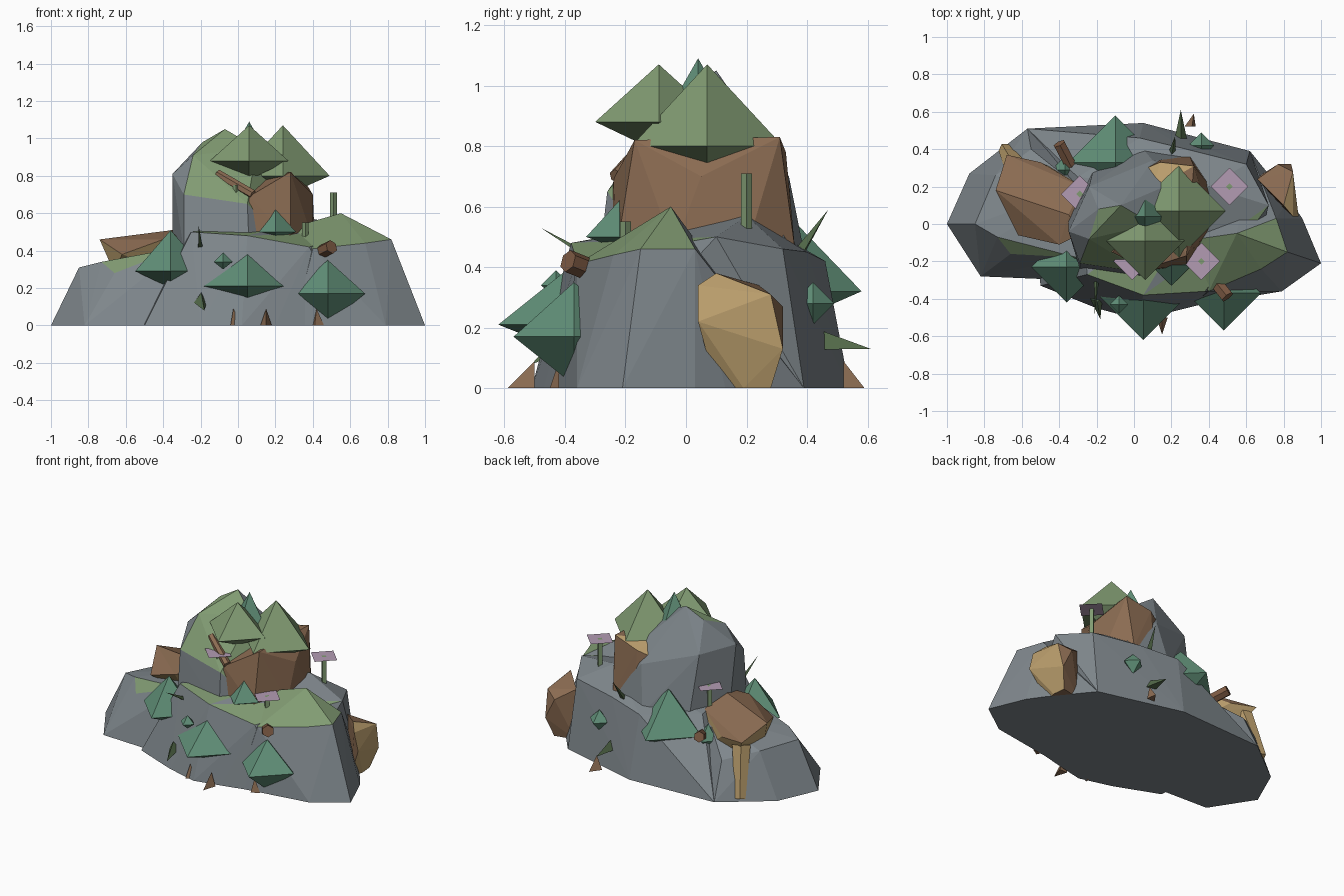
import bpy
import bmesh
from mathutils import Vector

old = bpy.data.objects.get("Cube")
if old:
    bpy.data.objects.remove(old, do_unlink=True)


def material(name, *rgb):
    mat = bpy.data.materials.new(name)
    mat.use_nodes = True
    colour = (*rgb, 1)
    mat.diffuse_color = colour
    mat.node_tree.nodes["Principled BSDF"].inputs["Base Color"].default_value = colour
    return mat


grey = material("stone grey", .21, .24, .26)
moss = material("moss green", .22, .33, .17)
teal = material("leaf teal", .12, .28, .19)
brown = material("earth brown", .26, .15, .085)
tan = material("sand tan", .52, .36, .16)
fern = material("fern green", .09, .15, .07)
pink = material("petal pink", .45, .33, .45)
wood = material("bark brown", .2, .1, .055)


def finish(name, bm, mats, rule=None):
    """Turn a bmesh into an object; rule(face) picks the second material."""
    bmesh.ops.recalc_face_normals(bm, faces=bm.faces)
    if rule:
        for face in bm.faces:
            face.material_index = int(rule(face))
    mesh = bpy.data.meshes.new(name)
    bm.to_mesh(mesh)
    bm.free()
    for mat in mats:
        mesh.materials.append(mat)
    obj = bpy.data.objects.new(name, mesh)
    bpy.context.collection.objects.link(obj)
    return obj


def hull(name, points, mats, rule=None):
    """Faceted rock: the convex hull of a few corner points."""
    bm = bmesh.new()
    verts = [bm.verts.new(p) for p in points]
    result = bmesh.ops.convex_hull(bm, input=verts)
    loose = [v for v in result["geom_interior"] if isinstance(v, bmesh.types.BMVert)]
    bmesh.ops.delete(bm, geom=loose, context="VERTS")
    bm.normal_update()
    return finish(name, bm, mats, rule)


def ground(*pairs):
    return [(x, y, 0) for x, y in pairs]


def canopy(name, mat, x, y, z, radius, up, down):
    """Four-sided double pyramid."""
    ring = [(x + radius, y, z), (x - radius, y, z), (x, y + radius, z), (x, y - radius, z)]
    return hull(name, ring + [(x, y, z + up), (x, y, z - down)], [mat])


def rod(name, mat, start, end, width, tip=None, sides=6):
    """Tapering log, post or spike between two points."""
    a, b = Vector(start), Vector(end)
    bm = bmesh.new()
    bmesh.ops.create_cone(bm, cap_ends=True, segments=sides, radius1=width,
                          radius2=width if tip is None else tip, depth=(b - a).length)
    turn = (b - a).to_track_quat("Z", "Y").to_matrix()
    bmesh.ops.rotate(bm, verts=bm.verts, matrix=turn)
    bmesh.ops.translate(bm, verts=bm.verts, vec=(a + b) / 2)
    return finish(name, bm, [mat])


def blossom(name, x, y, z):
    """Flat square petal sheet."""
    bm = bmesh.new()
    bmesh.ops.create_circle(bm, cap_ends=True, segments=4, radius=.1)
    bmesh.ops.translate(bm, verts=bm.verts, vec=(x, y, z))
    return finish(name, bm, [pink])


def mossy_front(face):
    return face.normal.z > .6 and face.calc_center_median().y < -.055


# Grey island rocks with mossy ledges
hull("main_rock", ground((-.5, -.33), (-.2, -.45), (.02, -.51), (.2, -.47), (.6, -.37),
                         (-.57, .51), (-.35, .47), (.05, .54), (.62, .39)) + [
    (-.25, -.27, .5), (.05, -.38, .48), (.38, -.36, .42), (-.3, .25, .43),
    (.03, .46, .42), (.28, .4, .45), (.6, .32, .46), (.4, .2, .57), (.72, .1, .5)],
    [grey, moss], mossy_front)
hull("right_rock", ground((.3, -.44), (.6, -.37), (.79, -.36), (1, -.21), (.9, .03),
                          (.83, .13), (.62, .39)) + [
    (.55, -.05, .6), (.82, -.15, .46), (.68, -.24, .44), (.4, -.36, .41),
    (.76, .03, .46), (.2, -.1, .5)], [grey, moss], mossy_front)
hull("left_rock", ground((-1, 0), (-.82, -.28), (-.6, -.27), (-.88, .27), (-.57, .51),
                         (-.3, .4), (-.35, -.3)) + [
    (-.85, 0, .31), (-.73, -.07, .34), (-.66, -.16, .28), (-.74, .26, .3),
    (-.55, .4, .24), (-.3, -.18, .42), (-.3, .2, .42)], [grey, moss],
    lambda f: mossy_front(f) and f.calc_center_median().x > -.65)

# Upper crag with a mossy front slope
hull("upper_crag", [
    (-.35, .03, .4), (-.29, -.24, .4), (.06, -.29, .4), (-.22, .28, .4), (.05, .4, .4),
    (.35, .36, .4), (.3, -.1, .4), (-.35, -.04, .81), (-.29, -.21, .7), (.05, -.26, .65),
    (-.24, .2, .8), (-.24, -.08, .91), (-.19, .08, .98), (-.07, .1, 1.05), (.1, .34, .7),
    (.28, .25, .7), (.1, 0, .95)], [grey, moss],
    lambda f: f.normal.z > .3 and f.normal.y < -.1 and f.normal.x > -.6)

# Earth boulders
hull("summit_boulder", [
    (.06, -.25, .45), (.06, -.24, .69), (.28, -.23, .45), (.28, -.17, .82), (.4, -.04, .46),
    (.4, .05, .7), (.41, .2, .46), (.32, .31, .83), (.3, .36, .46), (.14, .36, .46),
    (.14, .33, .78), (.0, .27, .72), (.1, .18, .8)], [brown, tan],
    lambda f: f.normal.z > .5 and f.calc_center_median().y > .15)
hull("side_boulder", ground((.78, .1), (.81, .19), (.8, .28), (.66, .25)) + [
    (.85, .04, .34), (.8, .1, .38), (.85, .28, .31), (.77, .32, .27), (.84, .32, .13),
    (.66, .24, .34), (.88, .04, .22)], [tan, brown], lambda f: f.normal.x < .4)
hull("left_boulder", [
    (-.74, .18, .46), (-.68, .37, .38), (-.5, .33, .36), (-.28, .2, .44), (-.28, -.05, .49),
    (-.4, -.11, .46), (-.62, -.06, .38), (-.35, .05, .51), (-.66, .1, .28),
    (-.6, .3, .25), (-.4, .28, .28), (-.4, 0, .3)], [tan, brown], lambda f: f.normal.z > .2)
rod("boulder_foot", tan, (-.69, .4, .015), (-.63, .3, .33), .035, .06, 5)

# Tree canopies
for name, mat, *shape in [
        ("summit_front_canopy", moss, .06, -.09, .88, .21, .19, .1),
        ("summit_right_canopy", moss, .24, .07, .8, .25, .27, .11),
        ("summit_slim_canopy", teal, .06, .04, .88, .12, .21, .2),
        ("front_middle_canopy", teal, .05, -.37, .21, .25, .2, .1),
        ("front_right_canopy", teal, .48, -.37, .17, .2, .18, .16),
        ("front_left_canopy", teal, -.36, -.23, .29, .19, .22, .09),
        ("ledge_canopy", teal, .2, -.22, .5, .11, .12, .04),
        ("front_shrub", teal, -.08, -.43, .34, .05, .05, .04),
        ("back_canopy", teal, -.1, .33, .32, .25, .26, .11),
        ("back_shrub", teal, .36, .42, .28, .07, .07, .07),
        ("back_left_shrub", teal, -.37, .29, .3, .07, .1, .09)]:
    canopy(name, mat, *shape)

# Flat blossoms on posts
for i, (x, y, top) in enumerate([(.51, .2, .71), (.36, -.2, .55),
                                 (-.01, -.2, .75), (-.29, .16, .59)]):
    rod(f"blossom_post_{i}", moss, (x, y, top - .22), (x, y, top), .018, sides=4)
    blossom(f"blossom_{i}", x, y, top)

# Fallen logs
for name, mat, start, end, width in [
        ("summit_log", brown, (.08, -.23, .7), (-.11, -.13, .81), .025),
        ("ledge_log", wood, (.38, -.24, .36), (.5, -.39, .42), .038),
        ("back_log", wood, (-.28, .2, .28), (-.4, .43, .37), .035)]:
    rod(name, mat, start, end, width)

# Ferns, grass blades and ground shards
for i, (start, end, width) in enumerate([((.25, .43, .15), (.25, .61, .13), .045),
                                         ((-.2, -.4, .14), (-.18, -.51, .08), .04),
                                         ((.2, .36, .42), (.22, .47, .59), .025),
                                         ((-.2, -.3, .42), (-.21, -.48, .53), .015)]):
    rod(f"fern_{i}", fern, start, end, width, 0, 3)
for i, (x, y, dx, dy) in enumerate([(.3, .52, .02, .07), (-.01, -.48, -.03, -.03),
                                    (.15, -.5, .0, -.09), (.43, -.42, -.02, -.03)]):
    hull(f"ground_shard_{i}", [(x - .03, y, 0), (x + .03, y, 0), (x + dx, y + dy, 0),
                               (x + dx / 2, y, .09)], [brown])
